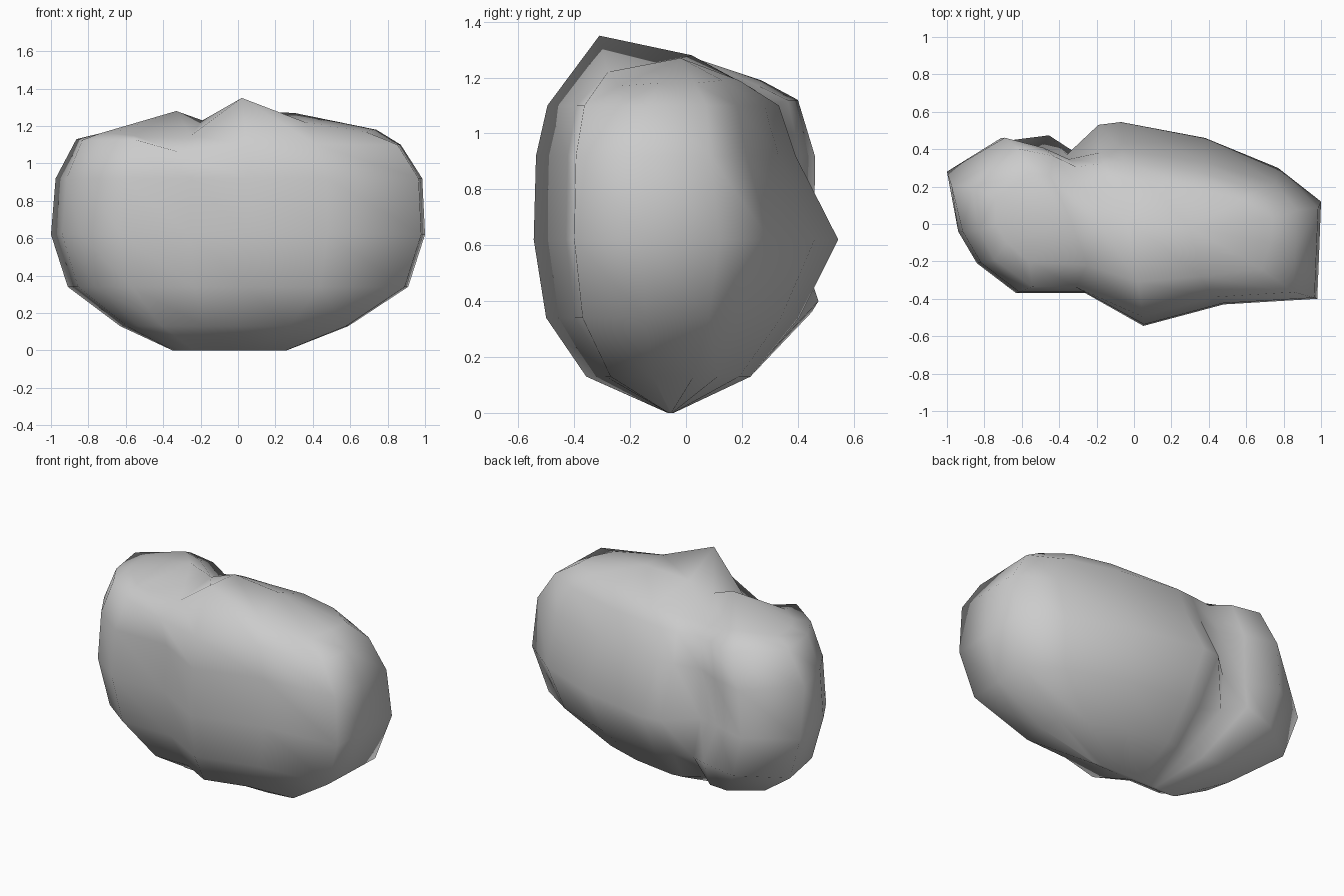
import bpy, bmesh

# Widest outline of the boulder, seen from above (left, back, right, front)
outline = [(-1, .28), (-.71, .46), (-.5, .40), (-.36, .37), (-.19, .53), (-.07, .545),
           (.38, .46), (.77, .3), (1, .12), (.99, -.15), (.98, -.40), (.48, -.43),
           (.05, -.545), (-.26, -.37), (-.63, -.37), (-.84, -.21), (-.94, -.04)]

# Horizontal layers: z, x scale, front y scale, back y scale, x shift, y shift
layers = [(0, .305, .02, .02, -.045, -.055), (.13, .61, .6, .48, -.02, -.03),
          (.34, .91, .9, .76, 0, -.01), (.62, 1, 1, 1, 0, 0),
          (.92, .98, .985, .72, .005, 0), (1.1, .867, .91, .61, .003, 0)]

# Bumps and hollows on the surface: (layer, outline index) -> x, y, z offset
bumps = {(1, 1): (0, .04, 0), (1, 2): (0, .06, 0), (2, 0): (0, .05, 0),
         (2, 1): (0, .11, .02), (2, 2): (0, .18, .06), (2, 3): (0, .12, .03),
         (2, 4): (0, -.02, 0), (4, 1): (0, .13, 0), (4, 2): (0, .12, 0),
         (4, 3): (0, .08, 0), (5, 0): (0, .03, .03), (5, 1): (0, .12, .02),
         (5, 2): (0, .12, .02), (5, 3): (0, .08, 0), (5, 13): (-.09, 0, -.04),
         (5, 14): (0, 0, .025), (5, 15): (-.02, 0, .025), (5, 16): (-.02, 0, .025)}

# Shoulder ring around the crown, with the cleft on the left
crown = [(-.74, .14, 1.16), (-.56, .27, 1.19), (-.45, .26, 1.17), (-.3, .2, 1.13),
         (-.12, .24, 1.16), (.08, .22, 1.17), (.33, .19, 1.19), (.58, .13, 1.19),
         (.74, .03, 1.18), (.73, -.1, 1.18), (.68, -.24, 1.17), (.36, -.28, 1.22),
         (.02, -.31, 1.35), (-.25, -.22, 1.15), (-.56, -.2, 1.15), (-.68, -.1, 1.16),
         (-.74, 0, 1.16)]
# Crest: left lobe, cleft, main peak, right slope
crest = [(-.33, .0, 1.28), (-.19, 0, 1.23), (-.04, .02, 1.28), (.3, -.02, 1.27)]
owner = [0, 0, 0, 1, 2, 2, 3, 3, 3, 3, 3, 3, 2, 1, 0, 0, 0]

bm = bmesh.new()
n = len(outline)
rings = []
for k, (z, sx, front, back, dx, dy) in enumerate(layers):
    ring = []
    for i, (x, y) in enumerate(outline):
        bx, by, bz = bumps.get((k, i), (0, 0, 0))
        sy = back if y > 0 else front
        ring.append(bm.verts.new((x * sx + dx + bx, y * sy + dy + by, z + bz)))
    rings.append(ring)
rings.append([bm.verts.new(p) for p in crown])
tops = [bm.verts.new(p) for p in crest]

# Walls and underside
for a, b in zip(rings, rings[1:]):
    for i in range(n):
        j = (i + 1) % n
        bm.faces.new((a[i], a[j], b[j], b[i]))
bm.faces.new(rings[0])

# Crown faces
rim = rings[-1]
for i in range(n):
    j = (i + 1) % n
    face = [rim[i], rim[j], tops[owner[j]]]
    if owner[i] != owner[j]:
        face.append(tops[owner[i]])
    bm.faces.new(face)

bmesh.ops.recalc_face_normals(bm, faces=bm.faces)
for f in bm.faces:
    f.smooth = True
mesh = bpy.data.meshes.new("boulder")
bm.to_mesh(mesh)
bm.free()
boulder = bpy.data.objects.new("boulder", mesh)
bpy.context.collection.objects.link(boulder)
